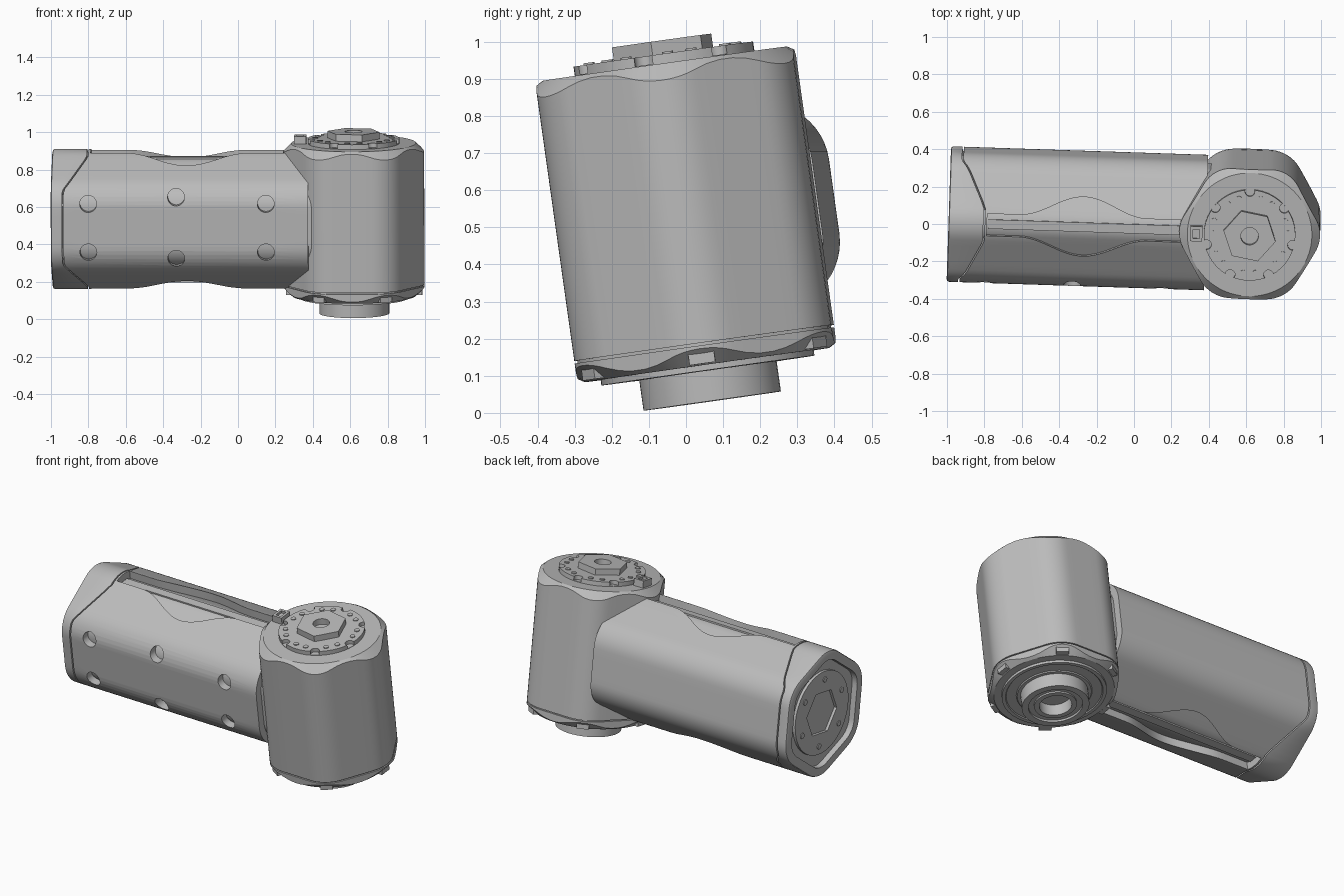
import bpy, bmesh
from math import cos, sin, pi, radians, sqrt
from mathutils import Matrix, Vector

cube = bpy.data.objects.get("Cube")
if cube:
    bpy.data.objects.remove(cube)

metal = bpy.data.materials.new("grey metal")
metal.use_nodes = True
GREY = (0.5, 0.5, 0.5, 1)
metal.diffuse_color = GREY
metal.node_tree.nodes["Principled BSDF"].inputs["Base Color"].default_value = GREY

# Shared frame: joint axis is local z, arm runs along local -x
FRAME = (Matrix.Translation((0.62, 0, 0.535)) @ Matrix.Rotation(radians(-1.9), 4, 'Z')
         @ Matrix.Rotation(radians(8), 4, 'X'))
APOTHEM, FILLET = 0.35, 0.177


def shade(mesh):
    mesh.polygons.foreach_set("use_smooth", [True] * len(mesh.polygons))
    mesh.set_sharp_from_angle(angle=radians(25))


def loft(name, rings, closed=False):
    """Skin a list of rings; closed joins last to first, otherwise cap both ends."""
    bm = bmesh.new()
    loops = [[bm.verts.new(FRAME @ Vector(p)) for p in ring] for ring in rings]
    pairs = list(zip(loops, loops[1:]))
    if closed:
        pairs.append((loops[-1], loops[0]))
    else:
        bm.faces.new(loops[0])
        bm.faces.new(loops[-1])
    n = len(loops[0])
    for a, b in pairs:
        for i in range(n):
            j = (i + 1) % n
            bm.faces.new((a[i], a[j], b[j], b[i]))
    bmesh.ops.recalc_face_normals(bm, faces=bm.faces)
    mesh = bpy.data.meshes.new(name)
    bm.to_mesh(mesh)
    bm.free()
    mesh.materials.append(metal)
    shade(mesh)
    ob = bpy.data.objects.new(name, mesh)
    bpy.context.collection.objects.link(ob)
    return ob


def cut(ob, cutters):
    """Subtract cutters, bake the result and delete the cutters."""
    for c in cutters:
        mod = ob.modifiers.new("cut", 'BOOLEAN')
        mod.operation, mod.solver, mod.object = 'DIFFERENCE', 'EXACT', c
        c.hide_render = True
    bpy.context.view_layer.update()
    mesh = bpy.data.meshes.new_from_object(ob.evaluated_get(bpy.context.evaluated_depsgraph_get()))
    ob.modifiers.clear()
    ob.data = mesh
    shade(mesh)
    for c in cutters:
        bpy.data.objects.remove(c)


def outline(inset=0, turn=0):
    """Rounded hexagon with the flats subdivided."""
    r, pts = FILLET - inset, []
    reach = (APOTHEM - FILLET) * 2 / sqrt(3)
    for k in range(6):
        c = turn + k * pi / 3
        for j in range(9):
            a = c - pi / 6 + j * pi / 24
            pts.append(Vector((reach * cos(c) + r * cos(a), reach * sin(c) + r * sin(a))))
        c += pi / 3
        a = c - pi / 6
        nxt = Vector((reach * cos(c) + r * cos(a), reach * sin(c) + r * sin(a)))
        last = pts[-1]
        pts += [last.lerp(nxt, t / 5) for t in range(1, 5)]
    return pts


def circle(r, n=48):
    return [Vector((r * cos(2 * pi * i / n), r * sin(2 * pi * i / n))) for i in range(n)]


def hexagon(r, turn, n=48):
    """Sharp hexagon with as many points as a circle."""
    pts = []
    for p in circle(1, n):
        a = (math_angle(p)) % (pi / 3) - pi / 6
        pts.append(Matrix.Rotation(turn, 2) @ (p * r * cos(pi / 6) / cos(a)))
    return pts


def math_angle(p):
    return Vector((1, 0)).angle_signed(p) * -1 + 2 * pi + 1e-6


def up(pts, z):
    return [(p.x, p.y, z) for p in pts]


def along(pts, x):
    return [(x, p.x, p.y) for p in pts]


def turned(name, profile):
    return loft(name, [up(circle(r), z) for r, z in profile])


def rod(name, centre, axis, r, length, n=24):
    c = Vector(centre)
    rings = []
    for t in (-length / 2, length / 2):
        rings.append([c + Vector({'X': (t, p.x, p.y), 'Y': (p.x, t, p.y), 'Z': (p.x, p.y, t)}[axis])
                      for p in circle(r, n)])
    return loft(name, rings)


def block(name, centre, size, spin=0):
    c, h = Vector(centre), Vector(size) / 2
    rot = Matrix.Rotation(spin, 3, 'Z')
    corners = ((-1, -1), (1, -1), (1, 1), (-1, 1))
    return loft(name, [[rot @ (c + Vector((a * h.x, b * h.y, s * h.z))) for a, b in corners]
                       for s in (-1, 1)])


# Joint housing: hexagonal barrel whose ends are trimmed by a cone
hexa = outline()
edge = [0.40 - (p.length - APOTHEM) * 1.3 for p in hexa]
rim = [p.normalized() * 0.333 for p in hexa]
trim = lambda s: [(p.x, p.y, s * e) for p, e in zip(hexa, edge)]
groove = outline(0.008)
loft("joint_housing", [up(rim, -0.41), trim(-1), up(hexa, -0.357), up(groove, -0.357),
                       up(groove, -0.350), up(hexa, -0.350), trim(1), up(rim, 0.41)])

# Tabs on the corners of the lower rim
for k in range(6):
    block("lower_rim_tab", (0.338, 0, -0.388), (0.052, 0.07, 0.036), k * pi / 3)

# Lower flange and hollow spigot
turned("lower_flange", [(0.29, -0.40), (0.29, -0.425), (0.27, -0.425), (0.265, -0.42),
                        (0.21, -0.42), (0.205, -0.426), (0.1, -0.426)])
turned("spigot", [(0.187, -0.41), (0.187, -0.508), (0.15, -0.508), (0.15, -0.495), (0.118, -0.495),
                  (0.118, -0.505), (0.09, -0.505), (0.09, -0.435)])

# Upper flange with scalloped edge and bolts
flange = turned("upper_flange", [(0.245, 0.40), (0.245, 0.436)])
cut(flange, [rod("notch", (0.236 * cos(a), 0.236 * sin(a), 0.435), 'Z', 0.026, 0.045)
             for a in [radians(40 + 360 * i / 7) for i in range(7)]])
for i in range(14):
    a = radians(40 + 360 * (i // 2 + (0.32 if i % 2 else 0.68)) / 7)
    rod("flange_bolt", (0.205 * cos(a), 0.205 * sin(a), 0.436), 'Z', 0.015, 0.01, 16)

# Hexagonal drive boss with a centre hole
boss, bore = hexagon(0.142, radians(-10)), circle(0.047)
bore = [Matrix.Rotation(radians(-10), 2) @ p for p in bore]
loft("hex_boss", [up(boss, 0.43), up(boss, 0.473), up(bore, 0.473), up(bore, 0.43)], True)

# Small connector beside the flange
plug = block("connector", (-0.285, 0.0, 0.425), (0.065, 0.08, 0.054))
cut(plug, [block("socket", (-0.285, 0.0, 0.452), (0.035, 0.05, 0.03))])

# Arm core
core = outline(0.045, pi / 2)
loft("arm_core", [along(core, -1.575), along(core, -0.2)])

# Arm shell and end cap meet on a seam swept back at the ridges
shell, inner = outline(0, pi / 2), outline(0.055, pi / 2)
seam = [-1.55 + 0.125 * min(1, max(0, (abs(p.y) - 0.2) / 0.15)) for p in shell]


def at_seam(pts, gap):
    return [(s + gap, p.x, p.y) for p, s in zip(pts, seam)]


END = -0.235
arm = loft("arm_shell", [at_seam(inner, 0.008), at_seam(shell, 0.008),
                         along(shell, END), along(inner, END)], True)
lip = outline(0.014, pi / 2)
loft("arm_end_cap", [at_seam(inner, 0), at_seam(shell, 0), along(shell, -1.597),
                     along(outline(0.004, pi / 2), -1.607), along(lip, -1.611),
                     along(inner, -1.611), along(inner, -1.57)], True)

# Wavy channel through the top and bottom ridges, plus round holes in the front
steps = [-1.405 + 1.3 * i / 52 for i in range(53)]
half = [0.06 + 0.1 * (cos(pi / 2 * min(1, abs(u + 0.89) / 0.34)) ** 2) for u in steps]
sides = list(zip(steps, half)) + [(u, -h) for u, h in reversed(list(zip(steps, half)))]
cutters = [loft("channel", [[(u, v, w) for u, v in sides] for w in (-0.6, 0.6)])]
for u, w in ((-1.41, 0.13), (-0.94, 0.165), (-0.46, 0.13)):
    for s in (-1, 1):
        cutters.append(rod("hole", (u, -0.3, s * w), 'Y', 0.045, 0.3, 32))
cut(arm, cutters)

# Slim rails inside the two channels
for s in (-1, 1):
    block("channel_rail", (-0.87, 0, s * 0.325), (1.06, 0.05, 0.026))

# Mating face on the arm's free end: ring around a hexagonal socket, with bolts
ring_out, ring_in = circle(0.25), hexagon(0.142, 0)
loft("end_ring", [along(ring_out, -1.57), along(ring_out, -1.592),
                  along(ring_in, -1.592), along(ring_in, -1.57)], True)
for i in range(6):
    a = radians(60 * i + 30)
    rod("end_bolt", (-1.592, 0.2 * cos(a), 0.2 * sin(a)), 'X', 0.017, 0.01, 16)
